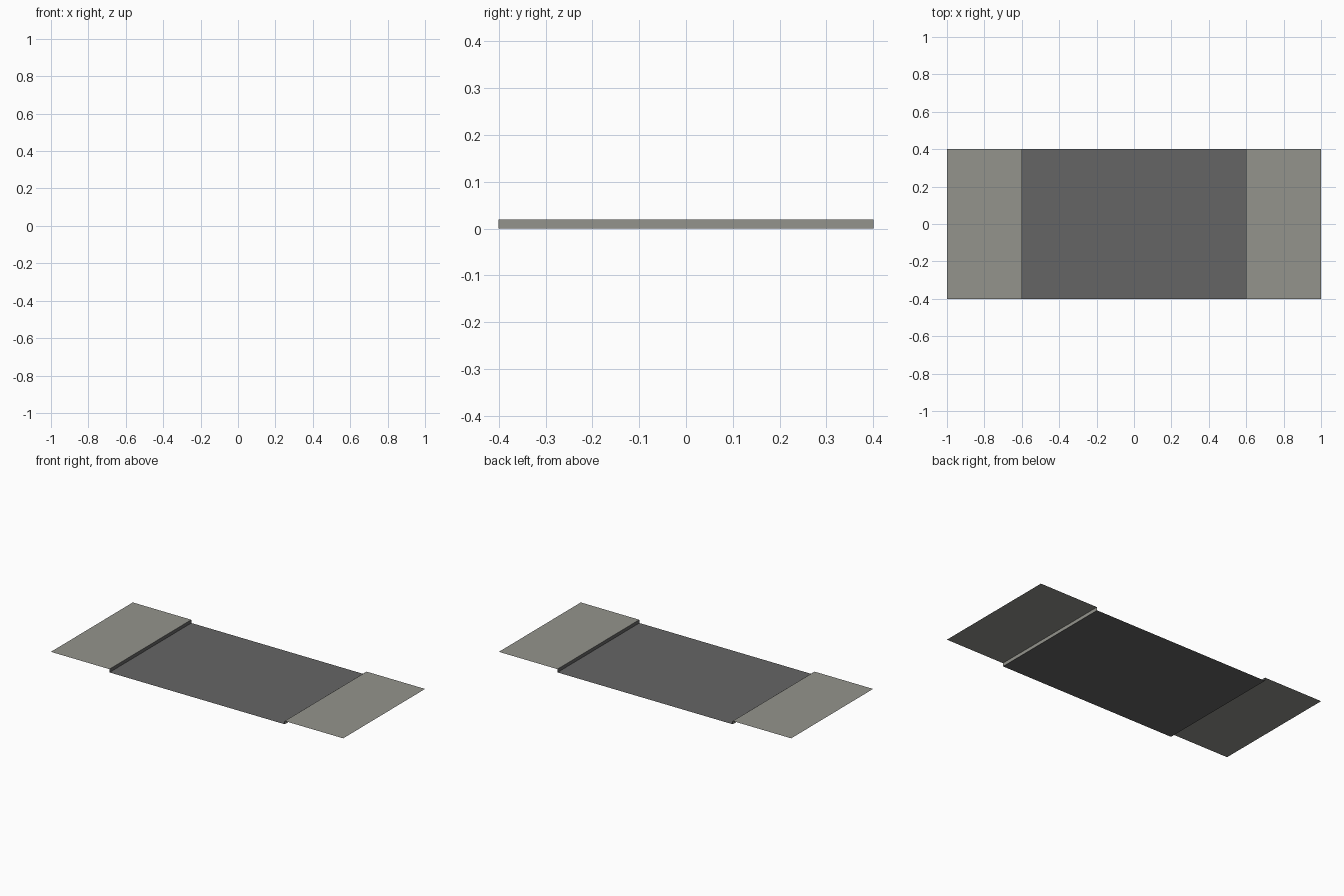
import bpy

if "Cube" in bpy.data.objects:
    bpy.data.objects.remove(bpy.data.objects["Cube"])


def material(name, colour):
    m = bpy.data.materials.new(name)
    m.diffuse_color = (*colour, 1)
    m.use_nodes = True
    m.node_tree.nodes["Principled BSDF"].inputs["Base Color"].default_value = m.diffuse_color
    return m


def sheet(name, profile, mat, half_depth=0.4):
    """Open x/z profile swept along y into a sheet without thickness."""
    verts = [(x, y, z) for x, z in profile for y in (-half_depth, half_depth)]
    faces = [(2 * i, 2 * i + 2, 2 * i + 3, 2 * i + 1) for i in range(len(profile) - 1)]
    mesh = bpy.data.meshes.new(name)
    mesh.from_pydata(verts, [], faces)
    mesh.materials.append(mat)
    ob = bpy.data.objects.new(name, mesh)
    bpy.context.collection.objects.link(ob)
    return ob


dark = material("dark grey", (0.130, 0.130, 0.130))
light = material("warm light grey", (0.295, 0.295, 0.265))

# sunken dark floor with low inner risers
sheet("sunken_floor", [(-0.599, 0.0195), (-0.599, 0), (0.599, 0), (0.599, 0.0195)], dark)

# raised light side strips with outer risers
sheet("left_strip", [(-1, 0.02), (-0.6, 0.02), (-0.6, 0)], light)
sheet("right_strip", [(0.6, 0), (0.6, 0.02), (1, 0.02)], light)
